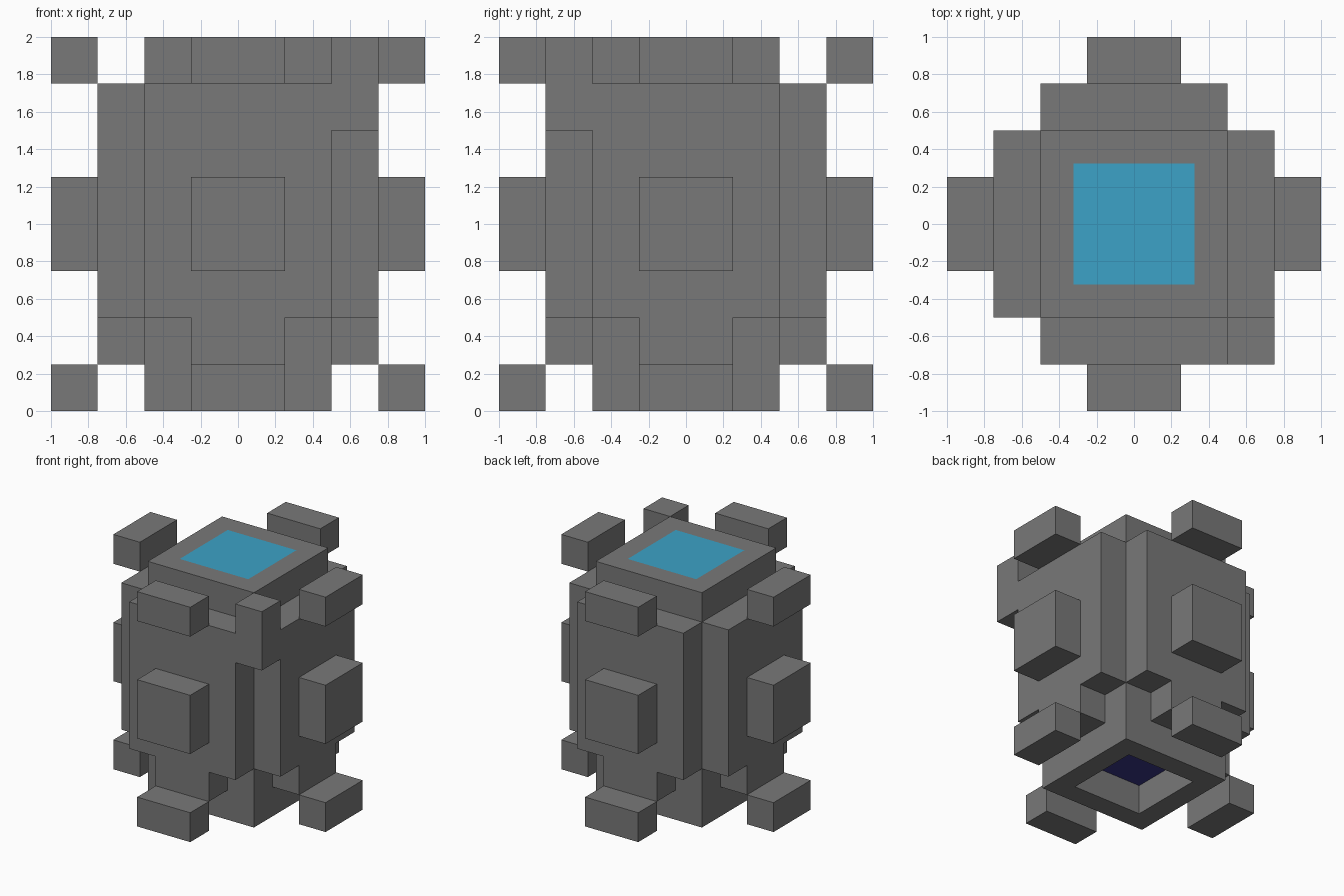
import bpy, bmesh
from math import pi
from mathutils import Matrix, Vector

U = 0.25  # one block of the grid

cube = bpy.data.objects.get("Cube")
if cube:
    bpy.data.objects.remove(cube, do_unlink=True)


def material(name, rgb):
    m = bpy.data.materials.new(name)
    m.use_nodes = True
    m.diffuse_color = (*rgb, 1)
    m.node_tree.nodes["Principled BSDF"].inputs["Base Color"].default_value = (*rgb, 1)
    return m


GREY = material("stone grey", (0.19, 0.19, 0.19))
BLUE = material("light blue", (0.045, 0.36, 0.57))
NAVY = material("dark navy", (0.04, 0.035, 0.24))


def finish(bm, name, mats=(GREY,), turn=0):
    bm.transform(Matrix.Rotation(turn, 4, "Z"))
    bmesh.ops.recalc_face_normals(bm, faces=bm.faces)
    mesh = bpy.data.meshes.new(name)
    bm.to_mesh(mesh)
    bm.free()
    for m in mats:
        mesh.materials.append(m)
    obj = bpy.data.objects.new(name, mesh)
    bpy.context.collection.objects.link(obj)
    return obj


def box_mesh(low, high):
    """Box between two corners given in grid blocks."""
    low, high = Vector(low) * U, Vector(high) * U
    bm = bmesh.new()
    bmesh.ops.create_cube(bm, size=1)
    bmesh.ops.scale(bm, vec=high - low, verts=bm.verts)
    bmesh.ops.translate(bm, vec=(low + high) / 2, verts=bm.verts)
    return bm


# Core: blue inset square on top, recess with a navy ceiling underneath
bm = box_mesh((-2, -2, 0), (2, 2, 8))
bm.normal_update()
top = next(f for f in bm.faces if f.normal.z > 0.9)
bottom = next(f for f in bm.faces if f.normal.z < -0.9)
bmesh.ops.inset_individual(bm, faces=[top, bottom], thickness=U)
top.material_index = 1
pit = bmesh.ops.extrude_discrete_faces(bm, faces=[bottom])["faces"][0]
bmesh.ops.translate(bm, vec=(0, 0, U), verts=pit.verts)
pit.material_index = 2
finish(bm, "core", (GREY, BLUE, NAVY))

# Stepped side panel outline, in blocks (x, z)
PANEL = [(-1, 1), (1, 1), (1, 2), (2, 2), (2, 7), (-2, 7), (-2, 2), (-1, 2)]

# Each side has a panel and three knobs (lower and upper edge in blocks)
KNOBS = {"lower": (0, 1), "middle": (3, 5), "upper": (7, 8)}
for i, side in enumerate(("front", "left", "back", "right")):
    turn = i * pi / 2
    bm = bmesh.new()
    face = bm.faces.new([bm.verts.new((x * U, -3 * U, z * U)) for x, z in PANEL])
    ext = bmesh.ops.extrude_face_region(bm, geom=[face], use_keep_orig=True)
    moved = [v for v in ext["geom"] if isinstance(v, bmesh.types.BMVert)]
    bmesh.ops.translate(bm, vec=(0, U, 0), verts=moved)
    finish(bm, f"{side}_panel", turn=turn)
    for level, (z0, z1) in KNOBS.items():
        finish(box_mesh((-1, -4, z0), (1, -3, z1)), f"{side}_{level}_knob", turn=turn)

# Single post at the front left corner
finish(box_mesh((2, -3, 6), (3, -2, 8)), "corner_post")
